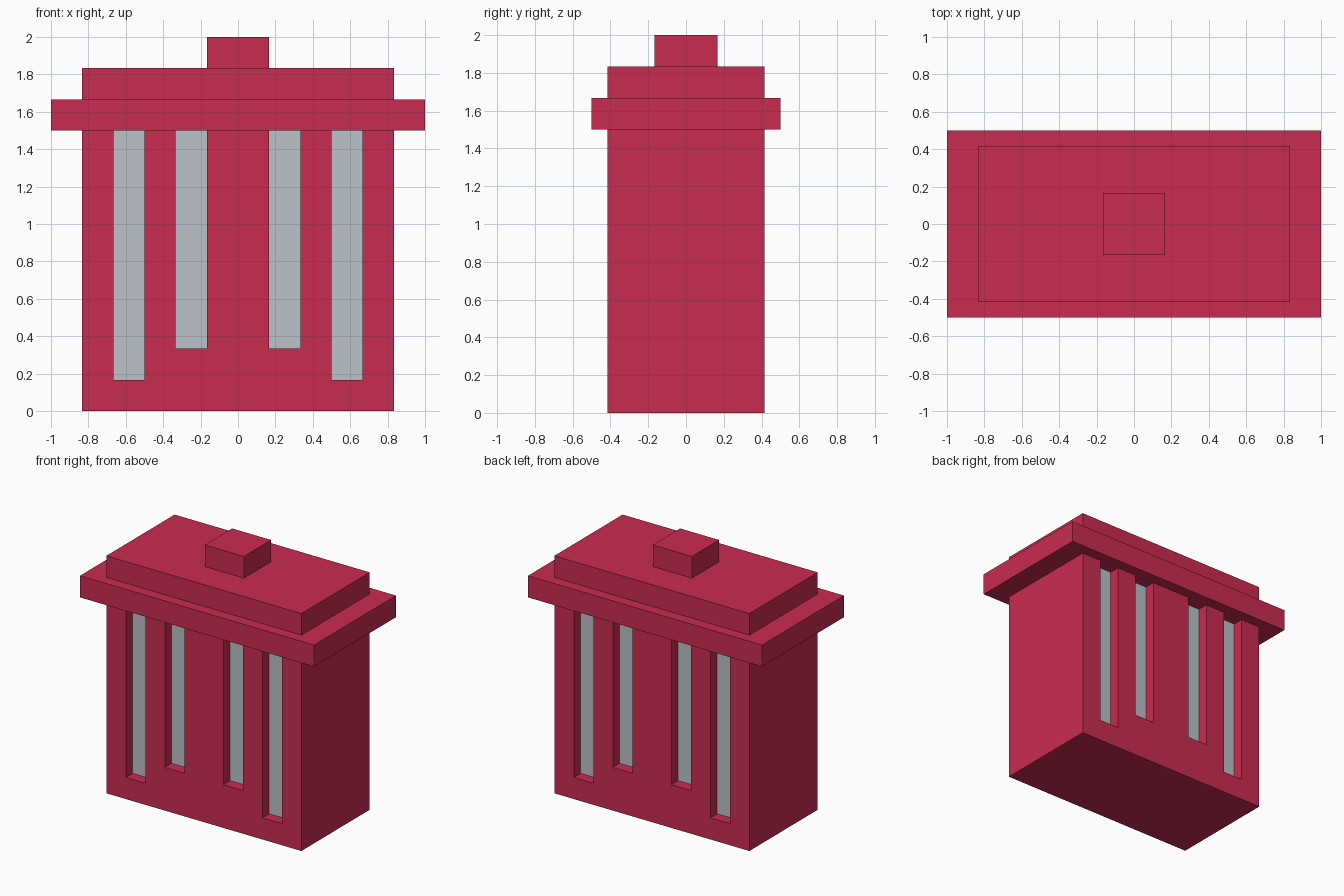
import bpy
import bmesh
from mathutils import Matrix

if "Cube" in bpy.data.objects:
    bpy.data.objects.remove(bpy.data.objects["Cube"])

U = 1 / 6  # the model sits on a grid of sixths


def material(name, colour):
    m = bpy.data.materials.new(name)
    m.diffuse_color = (*colour, 1)
    m.use_nodes = True
    m.node_tree.nodes["Principled BSDF"].inputs["Base Color"].default_value = m.diffuse_color
    return m


red = material("crimson", (0.584, 0.025, 0.080))
grey = material("light_grey", (0.497, 0.539, 0.591))


def boxes(name, bounds):
    """One object made of axis-aligned boxes given as (min corner, max corner)."""
    bm = bmesh.new()
    for lo, hi in bounds:
        size = [b - a for a, b in zip(lo, hi)]
        mid = [(a + b) / 2 for a, b in zip(lo, hi)]
        bmesh.ops.create_cube(bm, size=1, matrix=Matrix.Translation(mid) @ Matrix.Diagonal((*size, 1)))
    mesh = bpy.data.meshes.new(name)
    bm.to_mesh(mesh)
    bm.free()
    mesh.materials.append(red)
    obj = bpy.data.objects.new(name, mesh)
    bpy.context.collection.objects.link(obj)
    return obj


def block(name, half_x, half_y, z0, z1):
    return boxes(name, [((-half_x, -half_y, z0), (half_x, half_y, z1))])


# Bin body and stepped lid
body = block("bin_body", 5 * U, 2.5 * U, 0, 9 * U)
block("lid_rim", 6 * U, 3 * U, 9 * U, 10 * U)
block("lid_top", 5 * U, 2.5 * U, 10 * U, 11 * U)
block("lid_handle", U, U, 11 * U, 12 * U)

# Slots on front and back: outer pair reaches lower than the inner pair
slots = []
for x0, z0 in ((-4, 1), (-2, 2), (1, 2), (3, 1)):
    for y0, y1 in ((-3, -2), (2, 3)):
        slots.append(((x0 * U, y0 * U, z0 * U), ((x0 + 1) * U, y1 * U, 10 * U)))
cutter = boxes("slot_cutter", slots)
cutter.hide_render = True

cut = body.modifiers.new("slots", 'BOOLEAN')
cut.operation = 'DIFFERENCE'
cut.solver = 'EXACT'
cut.object = cutter
bpy.context.view_layer.update()
mesh = bpy.data.meshes.new_from_object(body.evaluated_get(bpy.context.evaluated_depsgraph_get()))
body.modifiers.clear()
body.data = mesh
bpy.data.objects.remove(cutter)

# Grey slot backs: recessed faces pointing forward or backward
mesh.materials.clear()
mesh.materials.append(red)
mesh.materials.append(grey)
for p in mesh.polygons:
    recessed = abs(p.normal.y) > 0.9 and abs(p.center.y) < 2.25 * U
    p.material_index = 1 if recessed else 0
